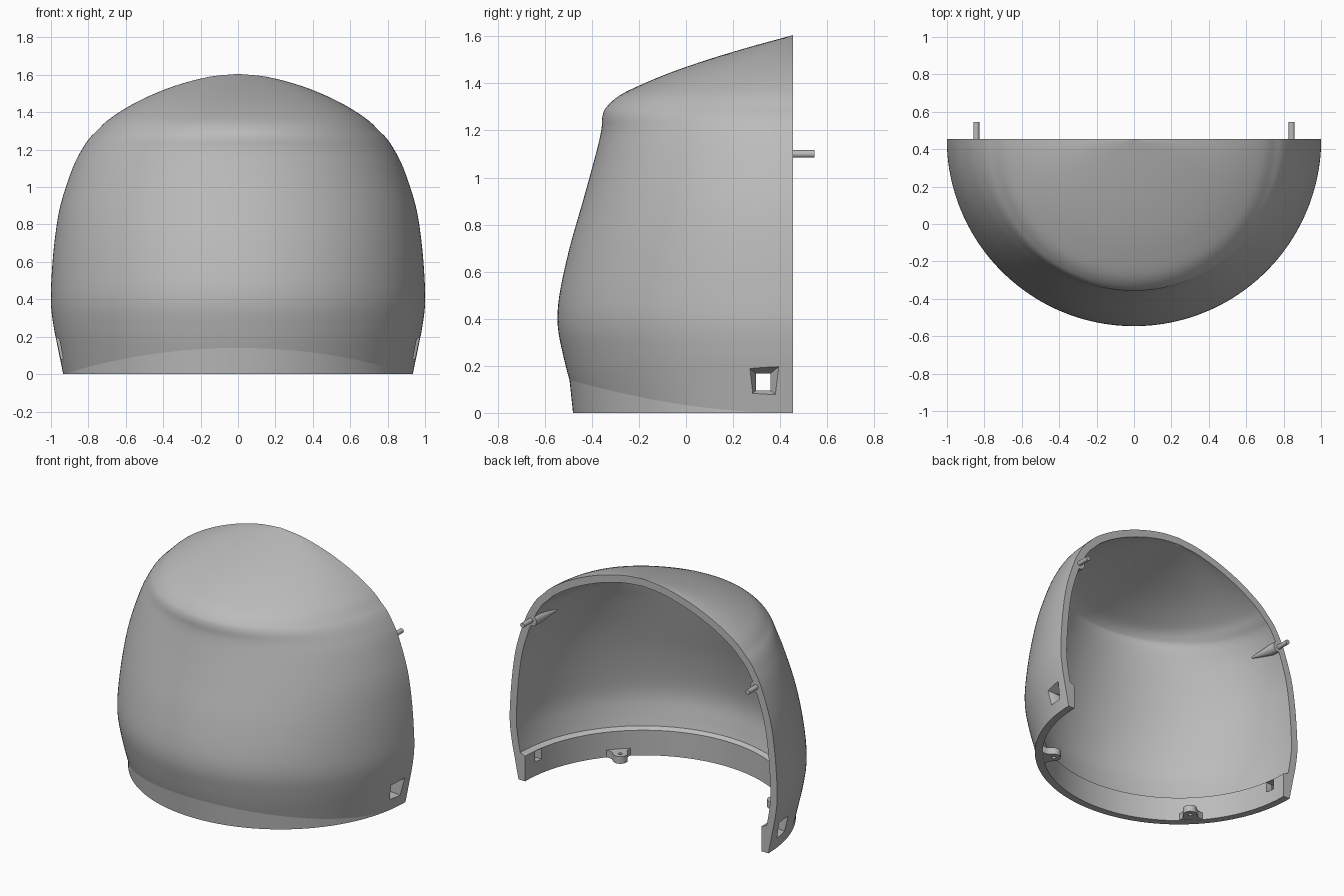
import bpy, bmesh, math
from mathutils import Vector

if "Cube" in bpy.data.objects:
    bpy.data.objects.remove(bpy.data.objects["Cube"], do_unlink=True)

BACK = 0.455        # plane of the open rim
WALL = 0.05         # shell thickness
BAND_TOP = 0.17     # height of the thick inner band
BAND_RADIUS = 0.885
COLUMNS = 96

grey = bpy.data.materials.new("plain grey")
grey.use_nodes = True
grey.diffuse_color = (0.5, 0.5, 0.5, 1)
grey.node_tree.nodes["Principled BSDF"].inputs["Base Color"].default_value = (0.5, 0.5, 0.5, 1)


def finish(name, bm):
    bmesh.ops.recalc_face_normals(bm, faces=bm.faces)
    mesh = bpy.data.meshes.new(name)
    bm.to_mesh(mesh)
    bm.free()
    mesh.materials.append(grey)
    obj = bpy.data.objects.new(name, mesh)
    bpy.context.collection.objects.link(obj)
    return obj


def loft(name, rings):
    """Closed solid through a list of equal-length point rings."""
    bm = bmesh.new()
    rows = [[bm.verts.new(p) for p in ring] for ring in rings]
    for low, high in zip(rows, rows[1:]):
        for i in range(len(low)):
            j = (i + 1) % len(low)
            bm.faces.new((low[i], low[j], high[j], high[i]))
    bm.faces.new(rows[0])
    bm.faces.new(rows[-1])
    return finish(name, bm)


def select(obj):
    bpy.ops.object.select_all(action='DESELECT')
    obj.select_set(True)
    bpy.context.view_layer.objects.active = obj


def cut(obj, cutter):
    select(obj)
    mod = obj.modifiers.new("cut", 'BOOLEAN')
    mod.operation = 'DIFFERENCE'
    mod.solver = 'EXACT'
    mod.object = cutter
    bpy.ops.object.modifier_apply(modifier=mod.name)
    bpy.data.objects.remove(cutter, do_unlink=True)


def smooth(obj):
    select(obj)
    bpy.ops.object.shade_smooth_by_angle(angle=math.radians(35), keep_sharp_edges=True)


# Outer form: height, half width at the rim, depth at the front
FORM = [Vector(p) for p in (
    (0, .935, .905), (.14, .963, .95), (.25, .985, .978), (.37, 1, 1),
    (.5, .998, .993), (.7, .982, .95), (.9, .95, .893), (1.1, .885, .838),
    (1.2, .835, .815), (1.26, .795, .81), (1.3, .755, .792), (1.35, .705, .735),
    (1.4, .635, .632), (1.45, .55, .51), (1.5, .445, .365), (1.55, .31, .2),
    (1.59, .15, .055), (1.605, 0, 0))]


def spline(points, steps):
    """Catmull-Rom curve through the points."""
    ext = [2 * points[0] - points[1]] + points + [2 * points[-1] - points[-2]]
    out = []
    for p, q, r, s in zip(ext, ext[1:], ext[2:], ext[3:]):
        for k in range(steps):
            t = k / steps
            out.append(0.5 * (2 * q + (r - p) * t + (2 * p - 5 * q + 4 * r - s) * t * t
                              + (3 * q - p - 3 * r + s) * t ** 3))
    return out + [points[-1]]


LEVELS = spline(FORM, 4)


def form_at(z):
    for p, q in zip(LEVELS, LEVELS[1:]):
        if z <= q.x:
            return p.lerp(q, (z - p.x) / (q.x - p.x))
    return LEVELS[-1]


HEIGHTS = [0.155, BAND_TOP, BAND_TOP + 0.004] + [p.x for p in LEVELS if p.x > 0.19]


def section(angle):
    """Outer and inner (radius, height) lists at one angle round the shell."""
    c, s = math.cos(angle), math.sin(angle)
    crease = 0.14 * s * s
    outer = [Vector((0.935, 0))]
    for z in [crease, (crease + 0.155) / 2] + HEIGHTS:
        _, a, b = form_at(z)
        r = 1 / math.sqrt((c / a) ** 2 + (s / b) ** 2) if a > 1e-4 and b > 1e-4 else 0
        outer.append(Vector((r, z)))
    inner = []
    for k, p in enumerate(outer):
        if p.y <= BAND_TOP + 0.001:
            inner.append(Vector((BAND_RADIUS, p.y)))
        elif k == len(outer) - 1:
            inner.append(Vector((0, p.y - WALL)))
        else:
            d = (outer[k + 1] - outer[k - 1]).normalized()
            q = p + WALL * Vector((-d.y, d.x))
            inner.append(Vector((max(q.x, 0), min(q.y, outer[-1].y - WALL))))
    return outer, inner


# Shell: closed wall section swept round the half circle
bm = bmesh.new()
columns = []
for i in range(COLUMNS + 1):
    ang = math.pi * i / COLUMNS
    columns.append([[bm.verts.new((p.x * math.cos(ang), BACK - p.x * math.sin(ang), p.y))
                     for p in side] for side in section(ang)])
count = len(columns[0][0])
for (o1, i1), (o2, i2) in zip(columns, columns[1:]):
    for k in range(count - 1):
        bm.faces.new((o1[k], o2[k], o2[k + 1], o1[k + 1]))
        bm.faces.new((i1[k], i1[k + 1], i2[k + 1], i2[k]))
    bm.faces.new((o1[0], i1[0], i2[0], o2[0]))
    bm.edges.get((o1[1], o2[1])).smooth = False
for o, n in (columns[0], columns[-1]):
    for k in range(count - 1):
        bm.faces.new((o[k], o[k + 1], n[k + 1], n[k]))
bmesh.ops.remove_doubles(bm, verts=bm.verts, dist=0.0004)
bmesh.ops.dissolve_degenerate(bm, edges=bm.edges, dist=0.0001)
shell = finish("shell", bm)


def circle(center, radius, n=24, axis='y'):
    x, y, z = center
    pts = []
    for k in range(n):
        u, v = radius * math.cos(math.tau * k / n), radius * math.sin(math.tau * k / n)
        pts.append((x + u, y, z + v) if axis == 'y' else (x + u, y + v, z))
    return pts


# Tapered square windows low on both sides
for side in (-1, 1):
    rings = []
    for x, hy, hz in ((1.0, .082, .078), (.91, .03, .036), (.8, .03, .036)):
        rings.append([(side * x, .328 + hy * u, .131 + hz * v)
                      for u, v in ((-1, -1), (1, -1), (1, 1), (-1, 1))])
    cut(shell, loft("window_cutter", rings))
smooth(shell)

for side, label in ((1, "left"), (-1, "right")):
    # Locating pin with its conical boss on the inner wall
    smooth(loft(label + "_pin", [circle((side * .843, y, 1.1), .016) for y in (.42, .545)]))
    smooth(loft(label + "_pin_boss", [circle((side * .838, BACK, 1.1), .037),
                                      circle((side * .832, .4, 1.1), .037),
                                      circle((side * .80, .24, 1.1), .006)]))

    # Screw lug: flared tab with a rounded end and a small hole
    half = [(-.02, .085), (.005, .075), (.02, .058), (.04, .047)]
    end = [(.07 + .045 * math.cos(t), .045 * math.sin(t))
           for t in (math.pi * (.5 - k / 12) for k in range(13))]
    outline = half + end + [(d, -w) for d, w in reversed(half)]
    ang = math.radians(45)
    inward = Vector((-side * math.cos(ang), math.sin(ang), 0))
    across = Vector((-inward.y, inward.x, 0))
    root = Vector((0, BACK, 0)) - inward * BAND_RADIUS
    lug = loft(label + "_lug", [[root + inward * d + across * w + Vector((0, 0, z))
                                 for d, w in outline] for z in (0.002, 0.05)])
    hole = root + inward * .07
    cut(lug, loft("hole_cutter", [circle((hole.x, hole.y, z), .013, 16, 'z')
                                  for z in (-.1, .1)]))
    smooth(lug)
